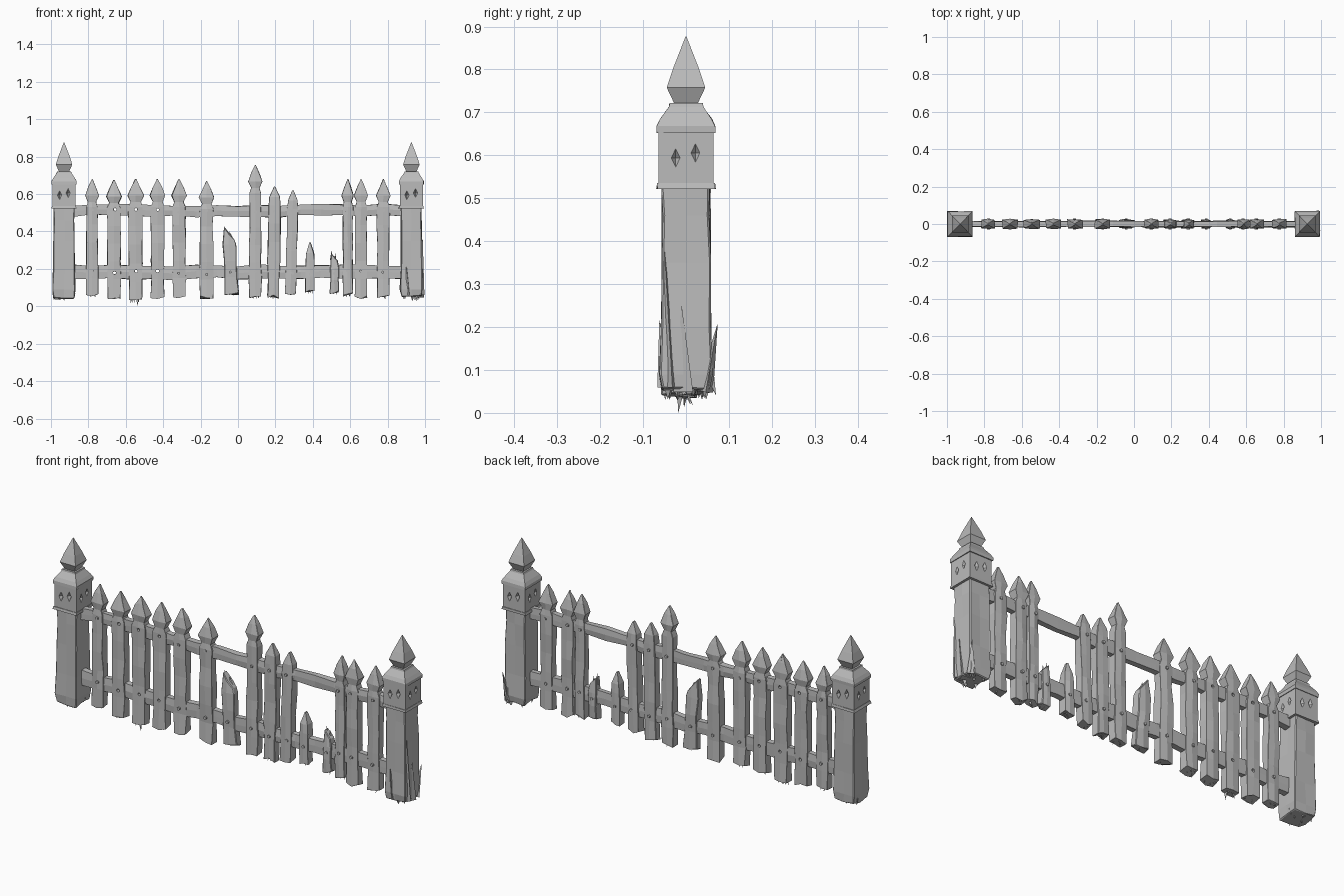
import bpy, bmesh, math, random
from mathutils import Matrix, Vector

random.seed(7)
if "Cube" in bpy.data.objects:
    bpy.data.objects.remove(bpy.data.objects["Cube"], do_unlink=True)

# Single weathered grey
wood = bpy.data.materials.new("weathered grey")
wood.use_nodes = True
GREY = (0.5, 0.5, 0.5, 1)
wood.diffuse_color = GREY
wood.node_tree.nodes["Principled BSDF"].inputs["Base Color"].default_value = GREY

PLANK = [(-1, -1), (0, -1.15), (1, -1), (1, 1), (0, 1.15), (-1, 1)]
SQUARE = [(-1, -1), (0, -1), (1, -1), (1, 0), (1, 1), (0, 1), (-1, 1), (-1, 0)]
CORNERS = [(-1, -1), (1, -1), (1, 1), (-1, 1)]


def make(name, bm):
    bmesh.ops.recalc_face_normals(bm, faces=bm.faces)
    mesh = bpy.data.meshes.new(name)
    bm.to_mesh(mesh)
    bm.free()
    mesh.materials.append(wood)
    obj = bpy.data.objects.new(name, mesh)
    bpy.context.collection.objects.link(obj)
    return obj


def wobble(amount):
    return random.uniform(-amount, amount)


def loft(name, section, stations, rough=0.0, jag=0.0, sideways=False, slant=0.0):
    """Skin a section through stations of (height, centre, half width, half depth)."""
    bm = bmesh.new()
    rings = []
    last = len(stations) - 1
    for i, (h, c, w, d) in enumerate(stations):
        ring = []
        for u, v in section:
            height = h + (wobble(jag) if i == 0 else 0)
            if i == last:
                height += slant * u
            a = c + u * w + wobble(rough)
            b = v * d + wobble(rough)
            ring.append(bm.verts.new((height, b, a) if sideways else (a, b, height)))
        rings.append(ring)
    n = len(section)
    for low, high in zip(rings, rings[1:]):
        for k in range(n):
            bm.faces.new((low[k], low[(k + 1) % n], high[(k + 1) % n], high[k]))
    bm.faces.new(rings[0])
    bm.faces.new(rings[-1])
    return make(name, bm)


def splinters(name, spikes):
    """Three-sided shards, each given as base, tip and radius."""
    bm = bmesh.new()
    for base, tip, radius in spikes:
        base, tip = Vector(base), Vector(tip)
        axis = tip - base
        spin = axis.to_track_quat('Z', 'Y').to_matrix().to_4x4()
        bmesh.ops.create_cone(bm, cap_ends=True, segments=3, radius1=radius, radius2=0,
                              depth=axis.length,
                              matrix=Matrix.Translation((base + tip) / 2) @ spin)
    return make(name, bm)


def cut(obj, cutter):
    mod = obj.modifiers.new("cut", 'BOOLEAN')
    mod.operation = 'DIFFERENCE'
    mod.solver = 'EXACT'
    mod.object = cutter
    bpy.context.view_layer.objects.active = obj
    bpy.ops.object.modifier_apply(modifier=mod.name)


def wear(obj, width=0.004):
    mod = obj.modifiers.new("worn edges", 'BEVEL')
    mod.width = width
    mod.segments = 1
    mod.limit_method = 'ANGLE'
    mod.angle_limit = math.radians(50)


# Posts with carved cap and pointed finial
def post(side, cx):
    body = [(0.05, cx, 0.055, 0.055), (0.09, cx, 0.061, 0.061), (0.2, cx, 0.058, 0.058),
            (0.35, cx, 0.055, 0.056), (0.46, cx, 0.055, 0.056), (0.53, cx, 0.055, 0.057)]
    wear(loft(side + "_post", SQUARE, body, 0.003, 0.012))

    box = loft(side + "_post_box", CORNERS,
               [(0.525, cx, 0.062, 0.064), (0.66, cx, 0.062, 0.064)])
    bm = bmesh.new()
    for turn in range(4):
        for off in (-0.024, 0.022):
            place = (Matrix.Translation((cx, 0, 0.6 + off / 4))
                     @ Matrix.Rotation(turn * math.pi / 2, 4, 'Z')
                     @ Matrix.Translation((off, -0.06, 0))
                     @ Matrix.Rotation(-math.pi / 2, 4, 'X')
                     @ Matrix.Diagonal((0.018, 0.038, 1, 1)))
            bmesh.ops.create_cone(bm, cap_ends=True, segments=4, radius1=1, radius2=0,
                                  depth=0.03, matrix=place)
    carving = make("carving_cutter", bm)
    carving.hide_render = True
    cut(box, carving)
    bpy.data.objects.remove(carving, do_unlink=True)

    loft(side + "_post_collar", CORNERS,
         [(0.522, cx, 0.067, 0.068), (0.535, cx, 0.065, 0.066)], 0.002)
    cap = [(0.652, cx, 0.066, 0.068), (0.668, cx, 0.067, 0.068), (0.685, cx, 0.058, 0.06),
           (0.713, cx, 0.039, 0.04), (0.722, cx, 0.037, 0.038)]
    loft(side + "_post_cap", CORNERS, cap, 0.001)
    finial = [(0.718, cx, 0.026, 0.026), (0.758, cx, 0.044, 0.045),
              (0.8, cx, 0.031, 0.031), (0.877, cx, 0.001, 0.001)]
    loft(side + "_post_finial", CORNERS, finial)

    # Ragged foot
    feet = []
    for k in range(10):
        x, y = cx + wobble(0.05), wobble(0.05)
        feet.append(((x, y, 0.07), (x + wobble(0.01), y, 0.035 + wobble(0.008)), 0.013))
    splinters(side + "_post_foot_splinters", feet)


post("right", -0.93)
post("left", 0.927)

# Split wood on the left post
splinters("left_post_split", [
    ((0.97, 0.045, 0.05), (0.985, 0.074, 0.21), 0.022),
    ((0.975, -0.035, 0.06), (0.987, -0.05, 0.38), 0.022),
    ((0.97, 0.0, 0.05), (0.99, -0.01, 0.25), 0.03),
    ((0.96, 0.045, 0.12), (0.965, 0.07, 0.04), 0.018),
    ((0.91, -0.05, 0.06), (0.9, -0.062, 0.22), 0.018),
])

# Rails
def rail(name, z, half):
    steps = 16
    stations = [(-0.89 + 1.78 * i / steps, z + wobble(0.006), half + wobble(0.004), 0.014)
                for i in range(steps + 1)]
    return loft(name, PLANK, stations, 0.002, sideways=True)


rails = [rail("upper_rail", 0.512, 0.029), rail("lower_rail", 0.182, 0.035)]

# Pickets: x, half width, bottom, top, lean, style, slant
PICKETS = [
    (-0.78, 0.031, 0.06, 0.68, 0.0, "spear", 0),
    (-0.663, 0.036, 0.05, 0.675, 0.0, "spear", 0),
    (-0.547, 0.038, 0.03, 0.68, 0.0, "spear", 0),
    (-0.43, 0.036, 0.05, 0.68, 0.0, "spear", 0),
    (-0.315, 0.035, 0.055, 0.68, 0.0, "spear", 0),
    (-0.168, 0.035, 0.05, 0.67, 0.0, "spear", 0),
    (-0.04, 0.036, 0.07, 0.39, -0.015, "broken", -0.035),
    (0.092, 0.033, 0.05, 0.755, 0.0, "spear", 0),
    (0.193, 0.034, 0.05, 0.64, 0.006, "point", 0),
    (0.287, 0.03, 0.07, 0.62, 0.012, "point", 0),
    (0.385, 0.026, 0.08, 0.34, 0.0, "point", 0),
    (0.515, 0.024, 0.075, 0.265, 0.0, "broken", -0.02),
    (0.587, 0.028, 0.06, 0.68, 0.0, "spear", 0),
    (0.657, 0.033, 0.05, 0.68, 0.0, "spear", 0),
    (0.777, 0.034, 0.05, 0.68, 0.0, "spear", 0),
]
THICK = 0.021
# Heads: drop below the tip, width factor, thickness factor
HEADS = {
    "spear": [(0.15, 1, 1), (0.122, 0.72, 0.9), (0.088, 1.15, 1.1), (0.04, 0.6, 0.7), (0, 0.06, 0.15)],
    "point": [(0.1, 0.95, 1), (0.055, 0.8, 0.9), (0, 0.1, 0.3)],
    "broken": [(0.06, 1, 1), (0, 0.75, 0.7)],
}
pickets, ragged, nails = [], [], []
for number, (x, w, low, top, lean, style, slant) in enumerate(PICKETS, 1):
    head = HEADS[style]
    shoulder = top - head[0][0]
    steps = max(2, round((shoulder - low) / 0.1))
    stations = []
    for i in range(steps):
        t = i / steps
        stations.append((low + t * (shoulder - low), x + lean * (t - 0.5),
                         w * random.uniform(0.9, 1.05), THICK * random.uniform(0.85, 1.1)))
    stations += [(top - drop, x + lean / 2, w * fw, THICK * fd) for drop, fw, fd in head]
    picket = loft("picket_%d" % number, PLANK, stations, 0.0025, 0.012, slant=slant)
    pickets.append(picket)
    for k in range(4):
        px = x - lean / 2 + wobble(w * 0.7)
        ragged.append(((px, wobble(0.012), low + 0.03), (px, wobble(0.02), low - 0.012), 0.008))
    if style == "broken":
        for u in (-0.6, 0.2):
            z = top + slant * u
            ragged.append(((x + u * w, 0, z - 0.03), (x + lean + u * w, 0, z + 0.022), 0.011))
    for z in (0.512, 0.18):
        if z < top - 0.05:
            nails.append((x + wobble(0.006), z + wobble(0.01), number))

# Longest splinters reach the ground
ragged.append(((-0.54, -0.014, 0.06), (-0.535, -0.018, 0.0), 0.012))
ragged.append(((-0.57, 0.0, 0.06), (-0.575, -0.005, 0.012), 0.01))
splinters("picket_splinters", ragged)

# Open nail holes on a few pickets, studs on the rest
holes, studs = bmesh.new(), bmesh.new()
pierced = (2, 3, 4)
for x, z, number in nails:
    is_hole = number in pierced
    place = Matrix.Translation((x, 0, z)) @ Matrix.Rotation(math.pi / 2, 4, 'X')
    bmesh.ops.create_cone(holes if is_hole else studs, cap_ends=True, segments=6,
                          radius1=0.008, radius2=0.008,
                          depth=0.2 if is_hole else 0.058, matrix=place)
make("nail_studs", studs)
drill = make("nail_hole_cutter", holes)
drill.hide_render = True
for obj in rails + [pickets[n - 1] for n in pierced]:
    cut(obj, drill)
bpy.data.objects.remove(drill, do_unlink=True)
for obj in pickets:
    wear(obj, 0.003)
